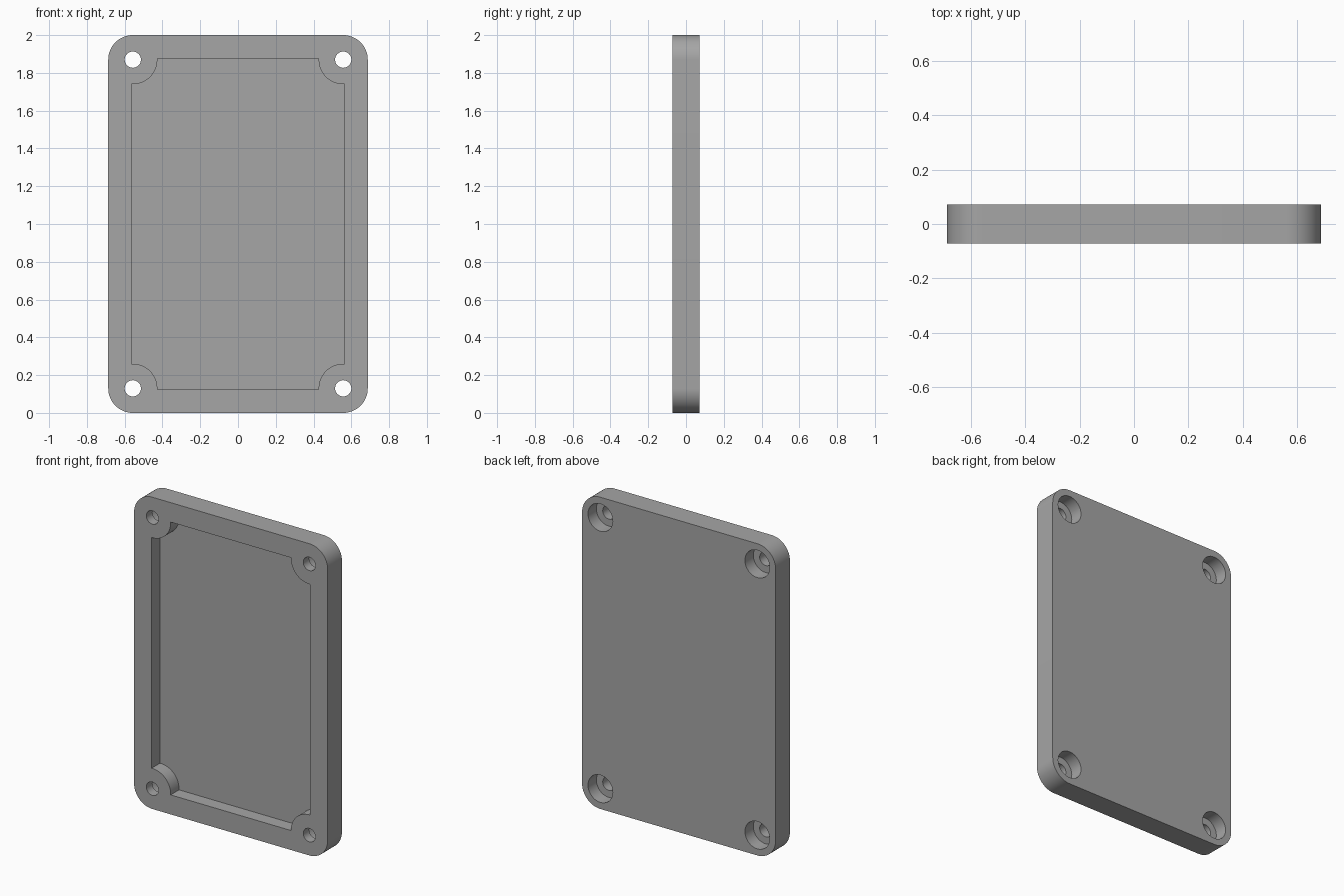
import bpy, bmesh, math

if "Cube" in bpy.data.objects:
    bpy.data.objects.remove(bpy.data.objects["Cube"])

HALF_W, HALF_H, HALF_D = 0.686, 1.0, 0.0725   # overall half sizes
HOLE_X, HOLE_Z, CORNER_R = 0.557, 0.87, 0.13  # screw centres and corner radius
POCKET_X, POCKET_Z, BOSS_R = 0.563, 0.875, 0.13
POCKET_DEPTH = BORE_DEPTH = 0.085
SCREW_R, BORE_R = 0.043, 0.088


def arc(cx, cz, r, a0, a1, n):
    return [(cx + r * math.cos(math.radians(a0 + (a1 - a0) * i / n)),
             cz + r * math.sin(math.radians(a0 + (a1 - a0) * i / n)))
            for i in range(n + 1)]


def four_corners(pts):
    """Mirror an upper right corner path into a closed outline."""
    out = []
    for sx, sz in ((1, 1), (-1, 1), (-1, -1), (1, -1)):
        path = pts if sx * sz > 0 else pts[::-1]
        out += [(sx * x, sz * z) for x, z in path]
    return out


def prism(name, outline, y0, y1):
    """Extrude an outline in x and z from y0 to y1."""
    bm = bmesh.new()
    face = bm.faces.new([bm.verts.new((x, y0, z + HALF_H)) for x, z in outline])
    ext = bmesh.ops.extrude_face_region(bm, geom=[face])
    moved = [v for v in ext["geom"] if isinstance(v, bmesh.types.BMVert)]
    bmesh.ops.translate(bm, verts=moved, vec=(0, y1 - y0, 0))
    bmesh.ops.recalc_face_normals(bm, faces=bm.faces)
    mesh = bpy.data.meshes.new(name)
    bm.to_mesh(mesh)
    bm.free()
    obj = bpy.data.objects.new(name, mesh)
    bpy.context.collection.objects.link(obj)
    return obj


# Rounded cover plate
cover = prism("cover_plate",
              four_corners(arc(HOLE_X, HOLE_Z, CORNER_R, 0, 90, 16)),
              -HALF_D, HALF_D)
grey = bpy.data.materials.new("grey")
grey.diffuse_color = (0.38, 0.38, 0.38, 1)
grey.use_nodes = True
grey.node_tree.nodes["Principled BSDF"].inputs["Base Color"].default_value = grey.diffuse_color
cover.data.materials.append(grey)

# Front pocket that leaves a round boss at each corner
a_side = 270 + math.degrees(math.asin((POCKET_X - HOLE_X) / BOSS_R))
a_top = 180 - math.degrees(math.asin((POCKET_Z - HOLE_Z) / BOSS_R))
pocket = four_corners(arc(HOLE_X, HOLE_Z, BOSS_R, a_side, a_top, 20))
cutters = [prism("pocket_cutter", pocket, -HALF_D - 0.05, -HALF_D + POCKET_DEPTH)]

# Screw holes, counterbored from the back
for sx in (-1, 1):
    for sz in (-1, 1):
        for name, r, y0 in (("screw_cutter", SCREW_R, -HALF_D - 0.05),
                            ("bore_cutter", BORE_R, HALF_D - BORE_DEPTH)):
            ring = arc(sx * HOLE_X, sz * HOLE_Z, r, 0, 360, 40)[:-1]
            cutters.append(prism(name, ring, y0, HALF_D + 0.05))

bpy.context.view_layer.objects.active = cover
cover.select_set(True)
for cutter in cutters:
    cutter.hide_render = True
    mod = cover.modifiers.new("cut", "BOOLEAN")
    mod.operation = "DIFFERENCE"
    mod.solver = "EXACT"
    mod.object = cutter
    bpy.ops.object.modifier_apply(modifier=mod.name)
    bpy.data.objects.remove(cutter)

bpy.ops.object.shade_smooth_by_angle(angle=math.radians(30))
